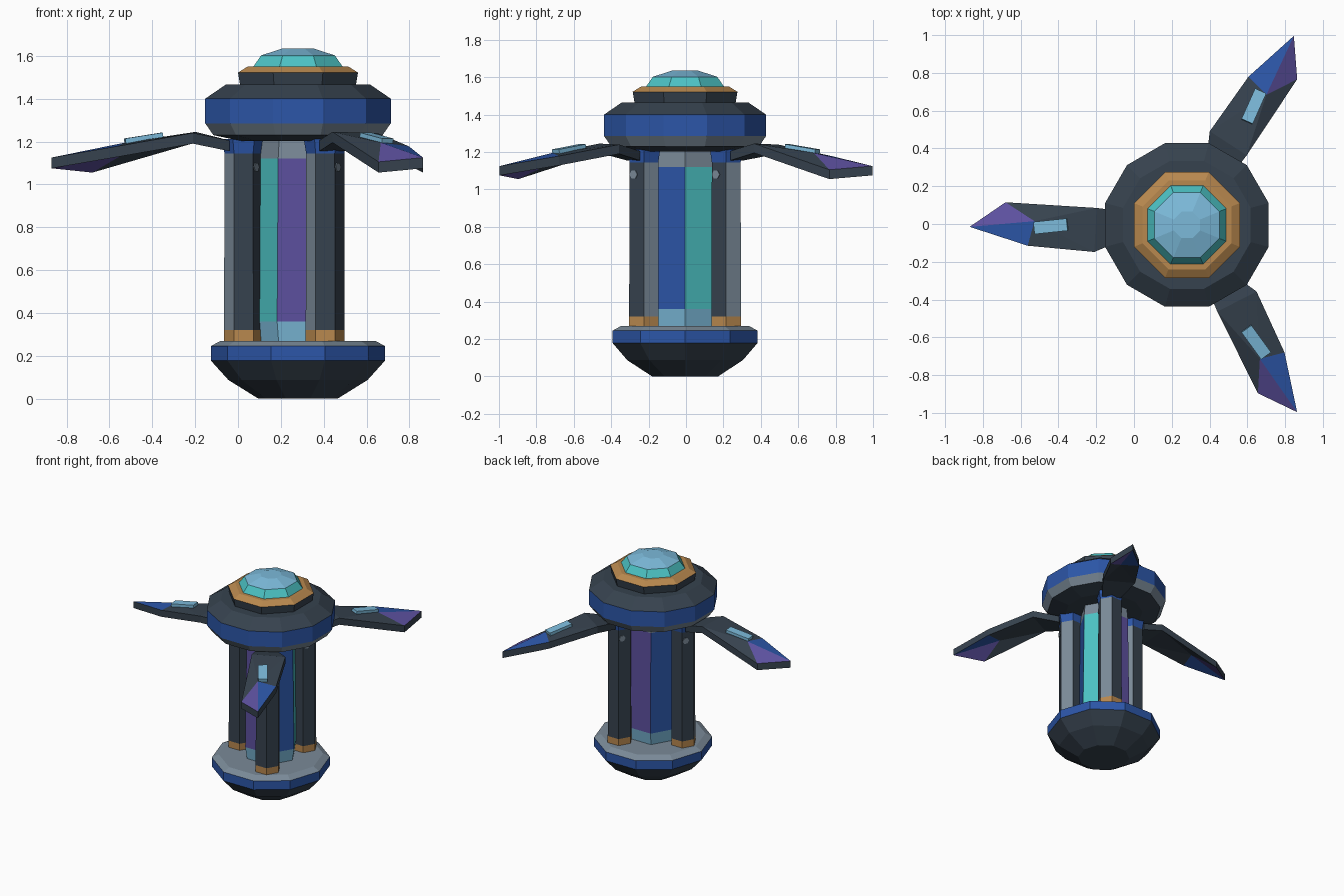
import bpy, bmesh, math
from mathutils import Matrix, Vector

cube = bpy.data.objects.get("Cube")
if cube:
    bpy.data.objects.remove(cube, do_unlink=True)

CENTRE = Vector((0.28, -0.005, 0))
ARM_ANGLES = (60, 180, 300)


def colour(name, r, g, b):
    lin = [((c / 255 + 0.055) / 1.055) ** 2.4 for c in (r, g, b)] + [1]
    m = bpy.data.materials.new(name)
    m.use_nodes = True
    m.diffuse_color = lin
    m.node_tree.nodes["Principled BSDF"].inputs["Base Color"].default_value = lin
    return m


MATS = [colour("dark slate", 54, 66, 78), colour("blue", 44, 86, 168),
        colour("grey", 122, 138, 152), colour("orange", 184, 136, 78),
        colour("teal", 76, 194, 196), colour("light blue", 124, 186, 218),
        colour("purple", 92, 80, 158)]
DARK, BLUE, GREY, ORANGE, TEAL, PALE, PURPLE = range(7)


def finish(bm, name):
    bmesh.ops.recalc_face_normals(bm, faces=bm.faces[:])
    mesh = bpy.data.meshes.new(name)
    bm.to_mesh(mesh)
    bm.free()
    for m in MATS:
        mesh.materials.append(m)
    ob = bpy.data.objects.new(name, mesh)
    bpy.context.collection.objects.link(ob)
    return ob


def lathe(name, sides, profile, paint, start=0.0, at=CENTRE):
    """Faceted turned solid; paint(band, side) gives the colour of a face."""
    bm = bmesh.new()
    rings = []
    for r, z in profile:
        rings.append([bm.verts.new(at + Vector((
            r * math.cos(start + math.tau * i / sides),
            r * math.sin(start + math.tau * i / sides), z))) for i in range(sides)])
    for band in range(len(rings) - 1):
        a, b = rings[band], rings[band + 1]
        for i in range(sides):
            j = (i + 1) % sides
            bm.faces.new((a[i], a[j], b[j], b[i])).material_index = paint(band, i)
    bm.faces.new(rings[0]).material_index = paint(0, 0)
    bm.faces.new(rings[-1]).material_index = paint(len(rings) - 2, 0)
    return finish(bm, name)


def flat_sided(sides, pairs):
    """Profile given by distance to the flats instead of the corners."""
    return [(d / math.cos(math.pi / sides), z) for d, z in pairs]


# Base bowl with a blue rim and grey deck
lathe("base", 10, [(0.185, 0), (0.325, 0.087), (0.407, 0.178), (0.407, 0.245), (0.36, 0.27)],
      lambda b, i: (DARK, DARK, BLUE, GREY)[b])

# Central column with coloured sides
lathe("column", 6, [(0.18, 0.26), (0.195, 0.36), (0.185, 1.12), (0.175, 1.22)],
      lambda b, i: (PALE, (TEAL, PURPLE, BLUE)[i % 3], GREY)[b])

# Ring-shaped head
lathe("head_ring", 12, flat_sided(12, [(0.27, 1.203), (0.395, 1.23), (0.433, 1.285),
                                       (0.433, 1.4), (0.338, 1.465)]),
      lambda b, i: (DARK, GREY, BLUE, DARK)[b], math.pi / 12)

# Octagonal collar and gem dome
lathe("collar", 8, flat_sided(8, [(0.268, 1.45), (0.28, 1.522), (0.235, 1.55)]),
      lambda b, i: (DARK, ORANGE)[b], math.pi / 8)
lathe("gem_dome", 8, flat_sided(8, [(0.208, 1.54), (0.208, 1.55), (0.172, 1.602), (0.07, 1.635)]),
      lambda b, i: (TEAL, TEAL, PALE)[b], math.pi / 8)

# Three upright pillars with small studs near the top
for n, deg in enumerate(ARM_ANGLES, 1):
    a = math.radians(deg)
    spot = CENTRE + Vector((math.cos(a), math.sin(a), 0)) * 0.254
    lathe(f"pillar_{n}", 6, [(0.091, 0.26), (0.091, 0.32), (0.089, 1.145), (0.1, 1.212)],
          lambda b, i: (ORANGE, DARK if i % 3 else GREY, BLUE)[b], 0, spot)
    for side, facing in enumerate((-30, 150), 1):
        f = math.radians(facing)
        bm = bmesh.new()
        bmesh.ops.create_cone(bm, segments=6, radius1=0.024, radius2=0.024,
                              depth=0.006, cap_ends=True)
        for face in bm.faces:
            face.material_index = GREY
        bm.transform(Matrix.Translation(spot + Vector((0, 0, 1.08)))
                     @ Matrix.Rotation(f, 4, "Z") @ Matrix.Translation((0.079, -0.018, 0))
                     @ Matrix.Rotation(math.pi / 2, 4, "Y"))
        finish(bm, f"pillar_{n}_stud_{side}")

# Blade arm outline, going round from the root; the last point is the ridge
BLADE = [(0.32, -0.07, 1.205), (0.478, -0.09, 1.245), (0.96, -0.12, 1.105), (1.15, 0.01, 1.125),
         (0.843, 0.11, 1.178), (0.49, 0.143, 1.24), (0.32, 0.07, 1.205), (0.807, -0.02, 1.195)]
PANELS = [((0, 1, 5, 6), DARK), ((1, 2, 7), DARK), ((1, 7, 5), DARK), ((7, 4, 5), DARK),
          ((2, 3, 7), PURPLE), ((3, 4, 7), BLUE)]
for n, deg in enumerate(ARM_ANGLES, 1):
    place = Matrix.Translation(CENTRE) @ Matrix.Rotation(math.radians(deg), 4, "Z")
    bm = bmesh.new()
    top = [bm.verts.new(p) for p in BLADE]
    low = [bm.verts.new((x, y, z - 0.05)) for x, y, z in BLADE]
    for layer in (top, low):
        for ids, mat in PANELS:
            bm.faces.new([layer[i] for i in ids]).material_index = mat
    for i in range(7):
        j = (i + 1) % 7
        bm.faces.new((top[i], top[j], low[j], low[i])).material_index = DARK
    bm.transform(place)
    finish(bm, f"blade_arm_{n}")

    # Glowing plate on top of the arm
    bm = bmesh.new()
    bmesh.ops.create_cube(bm, size=1)
    for face in bm.faces:
        face.material_index = PALE
    bm.transform(place @ Matrix.Translation((0.72, 0.007, 1.213))
                 @ Matrix.Rotation(math.radians(6), 4, "Z")
                 @ Matrix.Rotation(math.radians(9), 4, "Y")
                 @ Matrix.Diagonal((0.178, 0.065, 0.03, 1)))
    finish(bm, f"arm_plate_{n}")
